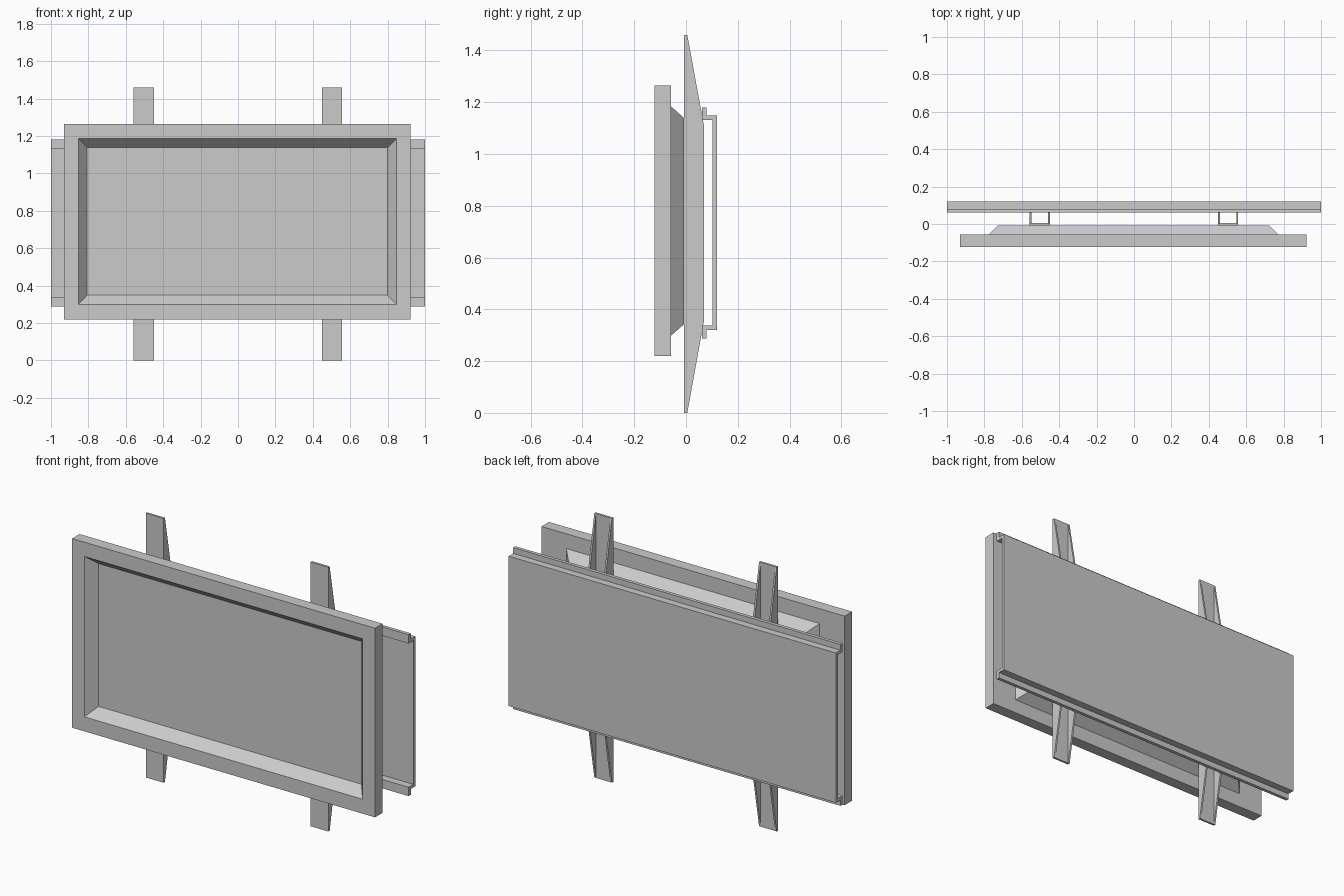
import bpy, bmesh

if "Cube" in bpy.data.objects:
    bpy.data.objects.remove(bpy.data.objects["Cube"])

def finish(bm, name):
    bmesh.ops.recalc_face_normals(bm, faces=bm.faces)
    me = bpy.data.meshes.new(name)
    bm.to_mesh(me)
    bm.free()
    ob = bpy.data.objects.new(name, me)
    bpy.context.collection.objects.link(ob)
    return ob

def loft_rects(name, rects, cx=-0.003):
    """Closed solid through rectangles (half width, z low, z high, y)."""
    bm = bmesh.new()
    rings = [[bm.verts.new((cx + sx * w, y, z)) for sx, z in
              ((-1, lo), (1, lo), (1, hi), (-1, hi))] for w, lo, hi, y in rects]
    for a, b in zip(rings, rings[1:]):
        for i in range(4):
            j = (i + 1) % 4
            bm.faces.new((a[i], a[j], b[j], b[i]))
    bm.faces.new(rings[0])
    bm.faces.new(rings[-1])
    return finish(bm, name)

def extrude_profile(name, profile, x0, x1):
    """Extrude a closed (y, z) outline from x0 to x1."""
    bm = bmesh.new()
    face = bm.faces.new([bm.verts.new((x0, y, z)) for y, z in profile])
    out = bmesh.ops.extrude_face_region(bm, geom=[face])["geom"]
    bmesh.ops.translate(bm, vec=(x1 - x0, 0, 0),
                        verts=[v for v in out if isinstance(v, bmesh.types.BMVert)])
    return finish(bm, name)

# Screen housing: flat back, outer sides, front bezel, chamfered recess to the screen
loft_rects("screen_frame", [
    (0.926, 0.22, 1.265, -0.057),
    (0.926, 0.22, 1.265, -0.122),
    (0.85, 0.30, 1.186, -0.122),
    (0.803, 0.349, 1.138, -0.066)])

# Tapered bulge on the back of the housing
loft_rects("rear_housing", [
    (0.775, 0.298, 1.184, -0.058),
    (0.725, 0.343, 1.138, -0.007)])

# Two upright U-channel brackets: a web with two tapered flanges
web = [(-0.007, 0), (0.005, 0), (0.005, 1.46), (-0.007, 1.46)]
flange = [(-0.007, 0), (0.005, 0), (0.07, 0.36), (0.07, 1.105), (0.005, 1.46), (-0.007, 1.46)]
t = 0.01
for side, x0 in (("left", -0.558), ("right", 0.449)):
    x1 = x0 + 0.108
    extrude_profile(side + "_bracket_web", web, x0 + t, x1 - t)
    extrude_profile(side + "_bracket_flange_outer", flange, x0, x0 + t)
    extrude_profile(side + "_bracket_flange_inner", flange, x1 - t, x1)

# Wall plate with hooked rails; upper half outline mirrored about its mid height
mid = 0.734
upper = [(0.12, 1.148), (0.08, 1.148), (0.08, 1.18), (0.061, 1.18),
         (0.061, 1.131), (0.103, 1.131)]
lower = [(y, 2 * mid - z) for y, z in reversed(upper)]
extrude_profile("wall_plate", upper + lower, -1, 1)
